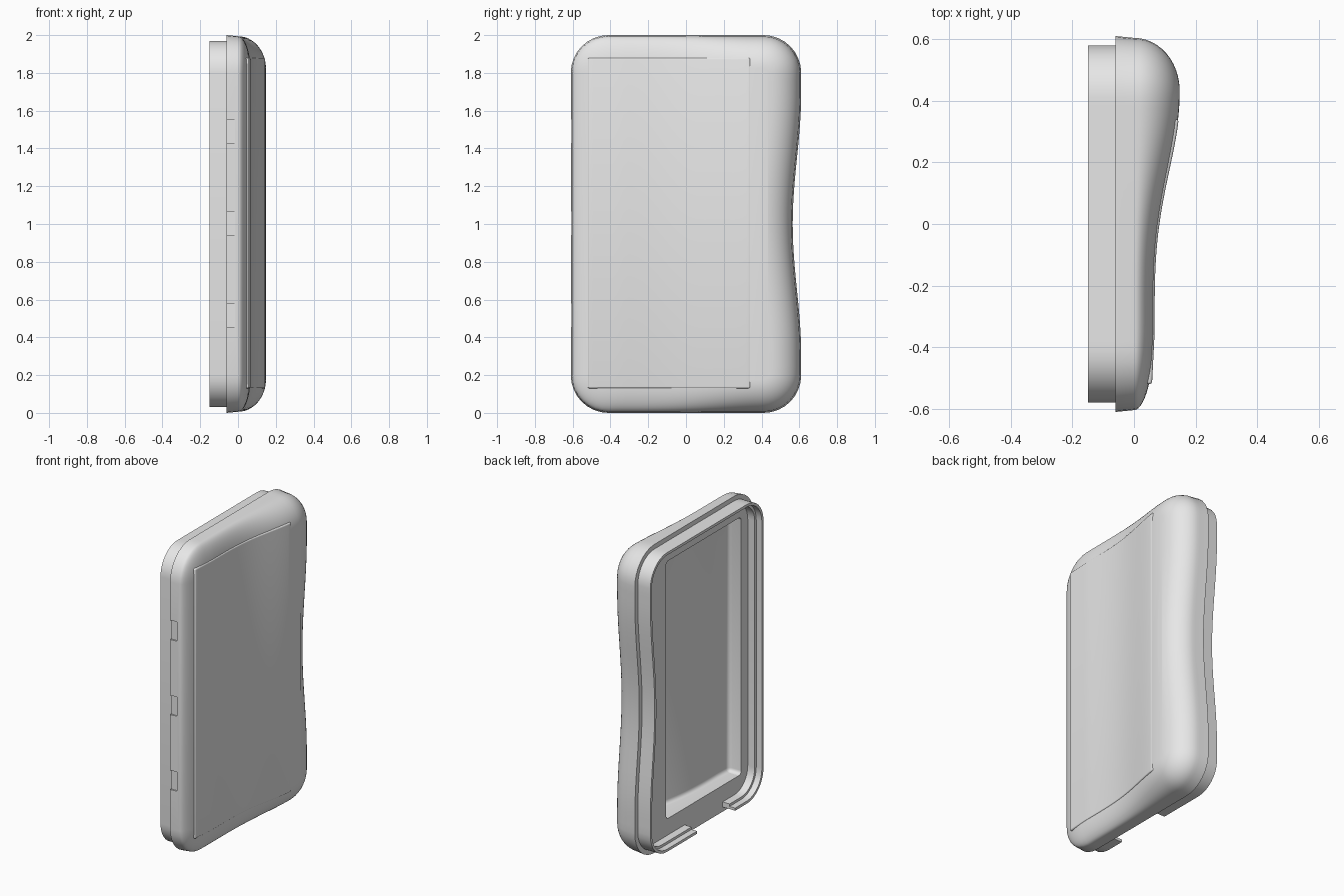
import bpy, bmesh, math

cube = bpy.data.objects.get("Cube")
if cube:
    bpy.data.objects.remove(cube, do_unlink=True)

grey = bpy.data.materials.new("plain grey")
grey.use_nodes = True
grey.diffuse_color = (0.8, 0.8, 0.8, 1)
grey.node_tree.nodes["Principled BSDF"].inputs["Base Color"].default_value = (0.8, 0.8, 0.8, 1)

HALF_W, HEIGHT, CORNER, RIM = 0.61, 2.0, 0.2, -0.06
ARC, EDGE, SIDE = 8, 28, 36


def height(y):
    """Outer face: a low plateau that swells into a grip near the +y edge."""
    u = min(max((y + 0.35) / 0.77, 0), 1)
    swell = (u * u * (3 - 2 * u)) ** 2
    return 0.065 + 0.083 * swell + min(0, (y + 0.35) * 0.05)


def outline(inset):
    """Rounded rectangle in (y, z) with a waist on the +y side."""
    w, r = HALF_W - inset, CORNER - inset
    low, high = inset + r, HEIGHT - inset - r
    side = w - r

    def arc(cy, cz, start):
        return [(cy + r * math.cos(start + i * math.pi / 2 / ARC),
                 cz + r * math.sin(start + i * math.pi / 2 / ARC)) for i in range(ARC + 1)]

    bottom = [(-side + 2 * side * i / EDGE, inset) for i in range(1, EDGE)]
    lower = arc(-side, low, math.pi) + bottom + arc(side, low, -math.pi / 2)
    right = [(w, low + (high - low) * i / SIDE) for i in range(1, SIDE)]
    upper = [(y, HEIGHT - z) for y, z in reversed(lower)]
    points = []
    for y, z in lower + right + upper:
        t = abs(z - 1) / 0.7
        if y > 0.3 and t < 1:
            y -= 0.0225 * (1 + math.cos(math.pi * t))
        points.append((y, z))
    return points, len(lower)


def finish(name, bm):
    bmesh.ops.recalc_face_normals(bm, faces=bm.faces)
    mesh = bpy.data.meshes.new(name)
    bm.to_mesh(mesh)
    bm.free()
    mesh.materials.append(grey)
    obj = bpy.data.objects.new(name, mesh)
    bpy.context.collection.objects.link(obj)
    return obj


def bridge(bm, a, b):
    for i in range(len(a)):
        j = (i + 1) % len(a)
        bm.faces.new((a[i], a[j], b[j], b[i]))


def strip_block(name, y0, y1, z0, z1, lower, upper, steps=32):
    """Block whose two x faces follow functions of y."""
    bm = bmesh.new()
    rings = []
    for i in range(steps + 1):
        y = y0 + (y1 - y0) * i / steps
        rings.append([bm.verts.new(p) for p in ((lower(y), y, z0), (upper(y), y, z0),
                                                (upper(y), y, z1), (lower(y), y, z1))])
    for a, b in zip(rings, rings[1:]):
        bridge(bm, a, b)
    bm.faces.new(rings[0])
    bm.faces.new(rings[-1])
    return finish(name, bm)


def box(name, x0, x1, y0, y1, z0, z1):
    return strip_block(name, y0, y1, z0, z1, lambda y: x0, lambda y: x1, 1)


def bevel(obj, width):
    mod = obj.modifiers.new("rounded edges", "BEVEL")
    mod.width, mod.segments = width, 4
    mod.limit_method, mod.angle_limit = "ANGLE", math.radians(40)


def bake(obj, cutters=()):
    """Cut the object, apply all modifiers, drop the cutters, smooth it."""
    for cutter in cutters:
        cutter.hide_render = True
        mod = obj.modifiers.new("cut", "BOOLEAN")
        mod.operation, mod.object, mod.solver = "DIFFERENCE", cutter, "EXACT"
    graph = bpy.context.evaluated_depsgraph_get()
    obj.data = bpy.data.meshes.new_from_object(obj.evaluated_get(graph))
    obj.modifiers.clear()
    for cutter in cutters:
        bpy.data.objects.remove(cutter, do_unlink=True)
    bpy.ops.object.select_all(action="DESELECT")
    obj.select_set(True)
    bpy.context.view_layer.objects.active = obj
    bpy.ops.object.shade_smooth_by_angle(angle=math.radians(35))


# Cover shell: straight rim wall, quarter-round edge, swelling outer face
bm = bmesh.new()
levels = [(0, None)]
for k in range(13):
    a = k * math.pi / 24
    levels.append((0.006 + 0.17 * (1 - math.cos(a)), math.sin(a)))
rings = []
for inset, rise in levels:
    points, count = outline(inset)
    rings.append([bm.verts.new((RIM if rise is None else height(y) * rise, y, z))
                  for y, z in points])
for a, b in zip(rings, rings[1:]):
    bridge(bm, a, b)
bm.faces.new(rings[0])
top = rings[-1]
for i in range(count - 1):
    bm.faces.new((top[i], top[i + 1], top[-2 - i], top[-1 - i]))
bm.faces.new(top[count - 1:len(top) - count + 1])
shell = finish("cover_shell", bm)

# Inner pocket and three latch notches on the front edge
pocket = strip_block("pocket_cutter", -0.48, 0.29, 0.17, 1.84,
                     lambda y: -0.2, lambda y: height(y) - 0.03)
bevel(pocket, 0.025)
notches = [box("notch_cutter", -0.1, -0.015, -0.7, -0.598, z - 0.0625, z + 0.0625)
           for z in (0.517, 1.003, 1.49)]
bake(shell, [pocket] + notches)

# Slightly raised panel on the outer face
panel = strip_block("raised_panel", -0.52, 0.34, 0.13, 1.88,
                    lambda y: height(y) - 0.02, lambda y: height(y) + 0.002)
bevel(panel, 0.009)
bake(panel)

# Stepped lip around the open side, interrupted at the bottom
bm = bmesh.new()
profile = [(0.03, -0.055), (0.03, -0.15), (0.047, -0.15),
           (0.047, -0.11), (0.063, -0.11), (0.063, -0.055)]
rings = [[bm.verts.new((x, y, z)) for y, z in outline(inset)[0]] for inset, x in profile]
for a, b in zip(rings, rings[1:] + rings[:1]):
    bridge(bm, a, b)
lip = finish("rim_lip", bm)
bake(lip, [box("gap_cutter", -0.3, 0.1, -0.29, 0.1, -0.1, 0.3)])
